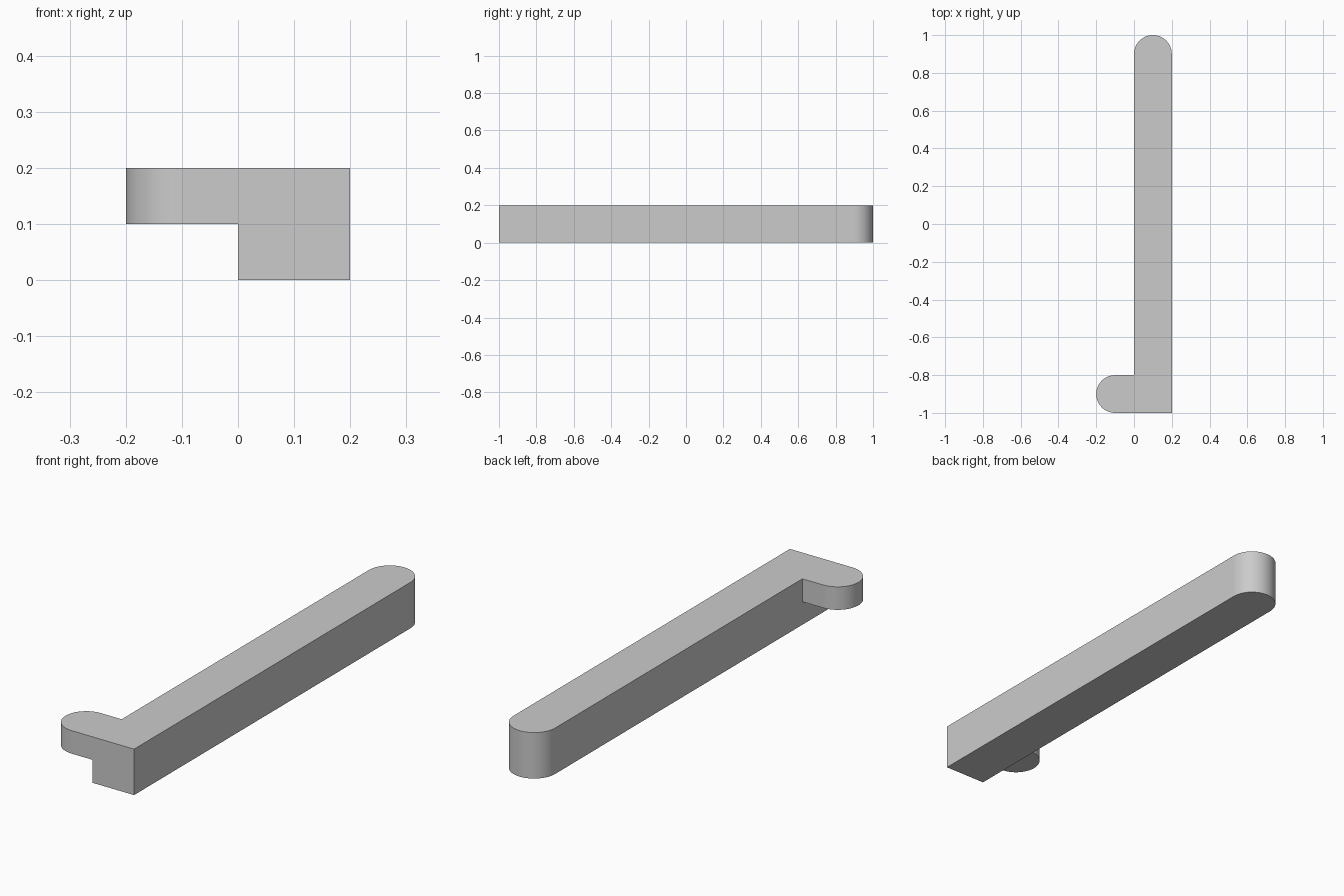
import bpy, bmesh
from math import pi, cos, sin

cube = bpy.data.objects.get("Cube")
if cube:
    bpy.data.objects.remove(cube, do_unlink=True)

R, SEG = 0.1, 32


def half_round(cx, cy, start):
    """Half circle, counter-clockwise from the start angle."""
    return [(cx + R * cos(start + pi * i / SEG), cy + R * sin(start + pi * i / SEG))
            for i in range(SEG + 1)]


bm = bmesh.new()


def cap(outline, z, up):
    verts = [bm.verts.new((x, y, z)) for x, y in outline]
    bm.faces.new(verts if up else verts[::-1])


def walls(outline, z0, z1):
    for (ax, ay), (bx, by) in zip(outline, outline[1:] + outline[:1]):
        bm.faces.new([bm.verts.new(p) for p in
                      ((ax, ay, z0), (bx, by, z0), (bx, by, z1), (ax, ay, z1))])


# Outlines: long bar with round back end, side tab, and the two joined
corner = [(0, -1), (0.2, -1)]
back_end = half_round(0.1, 0.9, 0)
tab_end = half_round(-0.1, -0.9, pi / 2)
bar = corner + back_end + [(0, -0.8)]
tab = tab_end + [(0, -1), (0, -0.8)]
joined = corner + back_end + [(0, -0.8)] + tab_end

# Lower half is the bar alone; upper half also carries the tab
cap(bar, 0, False)
walls(bar, 0, 0.1)
cap(tab, 0.1, False)
walls(joined, 0.1, 0.2)
cap(joined, 0.2, True)

# Weld, and merge coplanar faces
bmesh.ops.remove_doubles(bm, verts=bm.verts, dist=0.0001)
bmesh.ops.dissolve_limit(bm, angle_limit=0.01, verts=bm.verts, edges=bm.edges)
bm.normal_update()

# Only the rounded ends are smooth
for f in bm.faces:
    f.smooth = max(abs(c) for c in f.normal) < 0.9999

mesh = bpy.data.meshes.new("hooked_bar")
bm.to_mesh(mesh)
bm.free()

grey = bpy.data.materials.new("plain_grey")
grey.use_nodes = True
colour = (0.6, 0.6, 0.6, 1)
grey.diffuse_color = colour
grey.node_tree.nodes["Principled BSDF"].inputs["Base Color"].default_value = colour
mesh.materials.append(grey)

hooked_bar = bpy.data.objects.new("hooked_bar", mesh)
bpy.context.collection.objects.link(hooked_bar)
